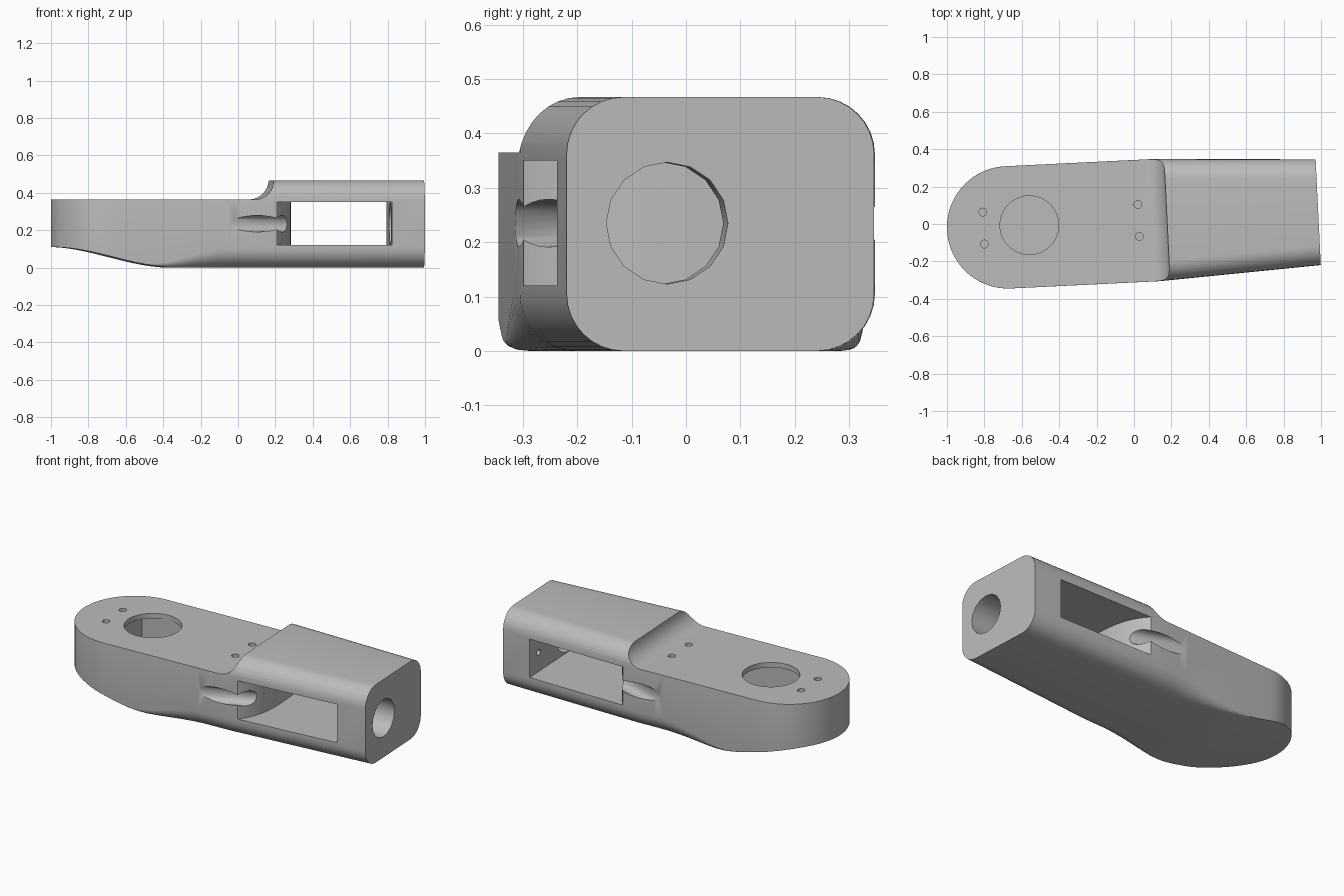
import bpy, bmesh, math
from mathutils import Vector

if "Cube" in bpy.data.objects:
    bpy.data.objects.remove(bpy.data.objects["Cube"])

HEIGHT, DECK, ROUND = 0.467, 0.365, 0.105
NOSE_U, NOSE_R, END_U = -0.674, 0.327, 0.986


def smoothstep(t):
    t = min(max(t, 0), 1)
    return t * t * (3 - 2 * t)


def new_object(name, bm):
    bmesh.ops.recalc_face_normals(bm, faces=bm.faces)
    mesh = bpy.data.meshes.new(name)
    bm.to_mesh(mesh)
    bm.free()
    ob = bpy.data.objects.new(name, mesh)
    bpy.context.collection.objects.link(ob)
    return ob


def loft(name, rings):
    """Skin a row of equal-length point rings and cap both ends."""
    bm = bmesh.new()
    rows = [[bm.verts.new(p) for p in ring] for ring in rings]
    for a, b in zip(rows, rows[1:]):
        for i in range(len(a)):
            j = (i + 1) % len(a)
            bm.faces.new((a[i], a[j], b[j], b[i]))
    bm.faces.new(rows[0])
    bm.faces.new(rows[-1])
    return new_object(name, bm)


def rod(name, start, end, radius, sides):
    """Cylinder between two points."""
    start, end = Vector(start), Vector(end)
    turn = (end - start).to_track_quat('Z', 'Y')
    rings = []
    for base in (start, end):
        rings.append([base + turn @ Vector((radius * math.cos(math.tau * i / sides),
                                            radius * math.sin(math.tau * i / sides), 0))
                      for i in range(sides)])
    return loft(name, rings)


def section(u):
    """Rounded cross-section of the arm at distance u along its axis."""
    if u < NOSE_U:
        w = math.sqrt(max(NOSE_R ** 2 - (NOSE_U - u) ** 2, 0.00002))
    else:
        w = NOSE_R + (0.283 - NOSE_R) * max(0, (u - 0.12) / (END_U - 0.12))
    floor = 0.11 * (1 - smoothstep((u + 1) / 0.65))
    low = max(0.001, ROUND * smoothstep((u + 0.58) / 0.55))
    ring = []
    corners = ((1, 1, ROUND), (-1, 1, ROUND), (-1, -1, low), (1, -1, low))
    for quarter, (sy, sz, r) in enumerate(corners):
        ry = min(r, w * 0.9)
        cz = HEIGHT - r if sz > 0 else floor + r
        for k in range(9):
            a = math.pi / 2 * (quarter + k / 8)
            ring.append((u, sy * (w - ry) + ry * math.cos(a), cz + r * math.sin(a)))
    return ring


# Arm body: round nose, straight middle, tapered grip
stations = [NOSE_U - NOSE_R * math.cos(math.pi / 2 * i / 20) for i in range(20)]
stations += [NOSE_U + 0.055 * i for i in range(14)] + [0.12, END_U]
body = loft("arm_body", [section(u) for u in stations])

cutters = []

# Lowered deck with a concave step
step = [(-1.2, 0.6), (-1.2, DECK)]
for i in range(13):
    a = math.pi / 2 * (i / 12 - 1)
    step.append((0.075 + 0.102 * math.cos(a), HEIGHT + 0.102 * math.sin(a)))
step.append((0.177, 0.6))
cutters.append(loft("deck_cut", [[(u, v, z) for u, z in step] for v in (-0.6, 0.6)]))

# Side window with a bowed inner end
window = [(0.81, -0.42), (0.81, 0.42)]
for i in range(25):
    v = 0.42 - 0.84 * i / 24
    window.append((0.28 - 0.07 * abs(v / 0.3) ** 3, v))
cutters.append(loft("window_cut", [[(u, v, z) for u, v in window] for z in (0.12, 0.35)]))

# Cable grooves on both sides
for s in (-1, 1):
    cutters.append(rod("groove_cut", (-0.1, s * 0.39, 0.235), (0.35, s * 0.235, 0.235), 0.044, 24))

# Motor pocket under the deck and its round opening
pocket = [(-0.73, -0.165), (-0.04, -0.165), (-0.04, 0.165), (-0.73, 0.165)]
cutters.append(loft("pocket_cut", [[(u, v, z) for u, v in pocket] for z in (0.11, 0.335)]))
cutters.append(rod("opening_cut", (-0.56, 0.006, 0.3), (-0.56, 0.006, 0.5), 0.157, 48))

# Screw holes in the deck
for u in (-0.805, 0.025):
    for v in (-0.083, 0.088):
        cutters.append(rod("screw_cut", (u, v, 0.24), (u, v, 0.5), 0.021, 16))

# Round hole and small screw hole in the grip end
cutters.append(rod("end_cut", (0.7, -0.098, 0.235), (1.1, -0.098, 0.235), 0.112, 16))
cutters.append(rod("end_screw_cut", (0.7, 0.2, 0.235), (0.88, 0.2, 0.235), 0.018, 12))

# Carve every cutter out of the body
bpy.context.view_layer.objects.active = body
for cutter in cutters:
    mod = body.modifiers.new("cut", 'BOOLEAN')
    mod.operation, mod.solver, mod.object = 'DIFFERENCE', 'EXACT', cutter
    bpy.ops.object.modifier_apply(modifier=mod.name)
    bpy.data.objects.remove(cutter)

# Plain grey finish
grey = bpy.data.materials.new("plain_grey")
grey.use_nodes = True
colour = (0.5, 0.5, 0.5, 1)
grey.diffuse_color = colour
grey.node_tree.nodes["Principled BSDF"].inputs["Base Color"].default_value = colour
body.data.materials.clear()
body.data.materials.append(grey)

# Smooth shading, then turn the arm slightly about the vertical
bpy.ops.object.select_all(action='DESELECT')
body.select_set(True)
bpy.ops.object.shade_smooth_by_angle(angle=math.radians(30))
body.rotation_euler.z = math.radians(2.8)
body.location.y = 0.015
bpy.ops.object.transform_apply(location=True, rotation=True, scale=True)
